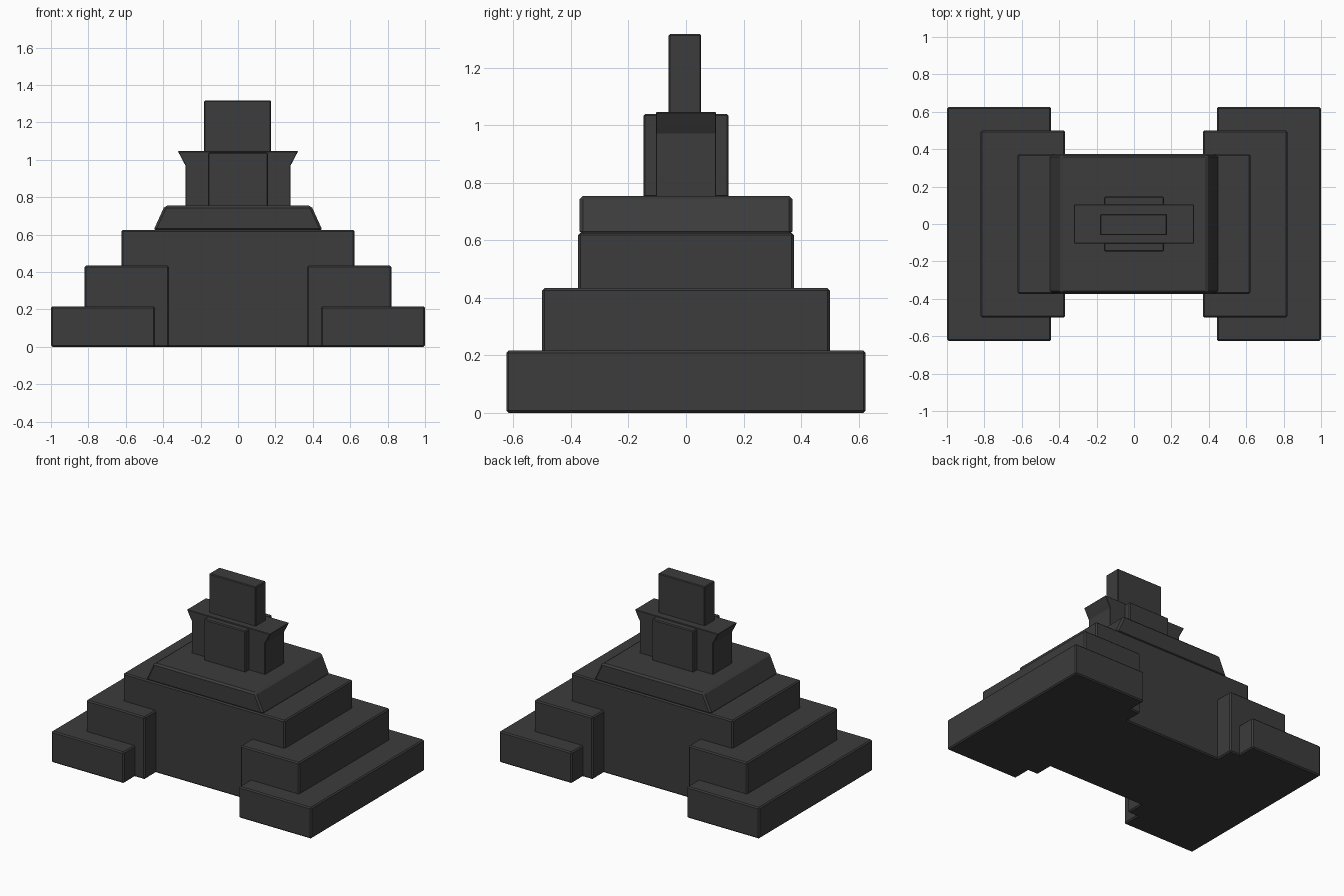
import bpy, bmesh

if "Cube" in bpy.data.objects:
    bpy.data.objects.remove(bpy.data.objects["Cube"])

mat = bpy.data.materials.new("dark_grey")
mat.diffuse_color = (0.045, 0.045, 0.045, 1)
mat.use_nodes = True
mat.node_tree.nodes["Principled BSDF"].inputs["Base Color"].default_value = mat.diffuse_color


def prism(name, profile, y0, y1, bevel=0.008):
    """Extrude an x/z outline from y0 to y1 and soften its edges."""
    bm = bmesh.new()
    face = bm.faces.new([bm.verts.new((x, y0, z)) for x, z in profile])
    out = bmesh.ops.extrude_face_region(bm, geom=[face])
    verts = [v for v in out["geom"] if isinstance(v, bmesh.types.BMVert)]
    bmesh.ops.translate(bm, verts=verts, vec=(0, y1 - y0, 0))
    bmesh.ops.recalc_face_normals(bm, faces=bm.faces)
    mesh = bpy.data.meshes.new(name)
    bm.to_mesh(mesh)
    bm.free()
    ob = bpy.data.objects.new(name, mesh)
    bpy.context.collection.objects.link(ob)
    mesh.materials.append(mat)
    mod = ob.modifiers.new("soft_edges", "BEVEL")
    mod.width = bevel
    mod.segments = 1
    return ob


def block(name, x0, x1, y0, y1, z0, z1, bevel=0.008):
    return prism(name, [(x0, z0), (x1, z0), (x1, z1), (x0, z1)], y0, y1, bevel)


def symmetric(half):
    """Complete a right-hand outline with its mirrored left side."""
    return half + [(-x, z) for x, z in reversed(half)]


# Stepped side blocks
for side, s in (("left", -1), ("right", 1)):
    for step, inner, outer, depth, top in (("lower", 0.443, 1.0, 0.625, 0.217),
                                           ("upper", 0.368, 0.82, 0.5, 0.434)):
        x0, x1 = sorted((s * inner, s * outer))
        block(f"{side}_{step}_step", x0, x1, -depth, depth, 0, top)

# Central body
block("central_body", -0.622, 0.622, -0.375, 0.375, 0, 0.626)

# Sloped plinth
prism("sloped_plinth", symmetric([(0.453, 0.62), (0.392, 0.755)]), -0.37, 0.37, 0.012)

# Neck with flared rim
prism("flared_neck", symmetric([(0.282, 0.75), (0.282, 0.972), (0.296, 0.997),
                                (0.321, 1.046)]), -0.105, 0.105, 0.003)

# Raised front and back panels, one slab through the neck
block("neck_panel", -0.16, 0.16, -0.148, 0.148, 0.75, 1.04, 0.006)

# Upright top slab
block("top_slab", -0.181, 0.177, -0.06, 0.053, 1.036, 1.317, 0.005)
